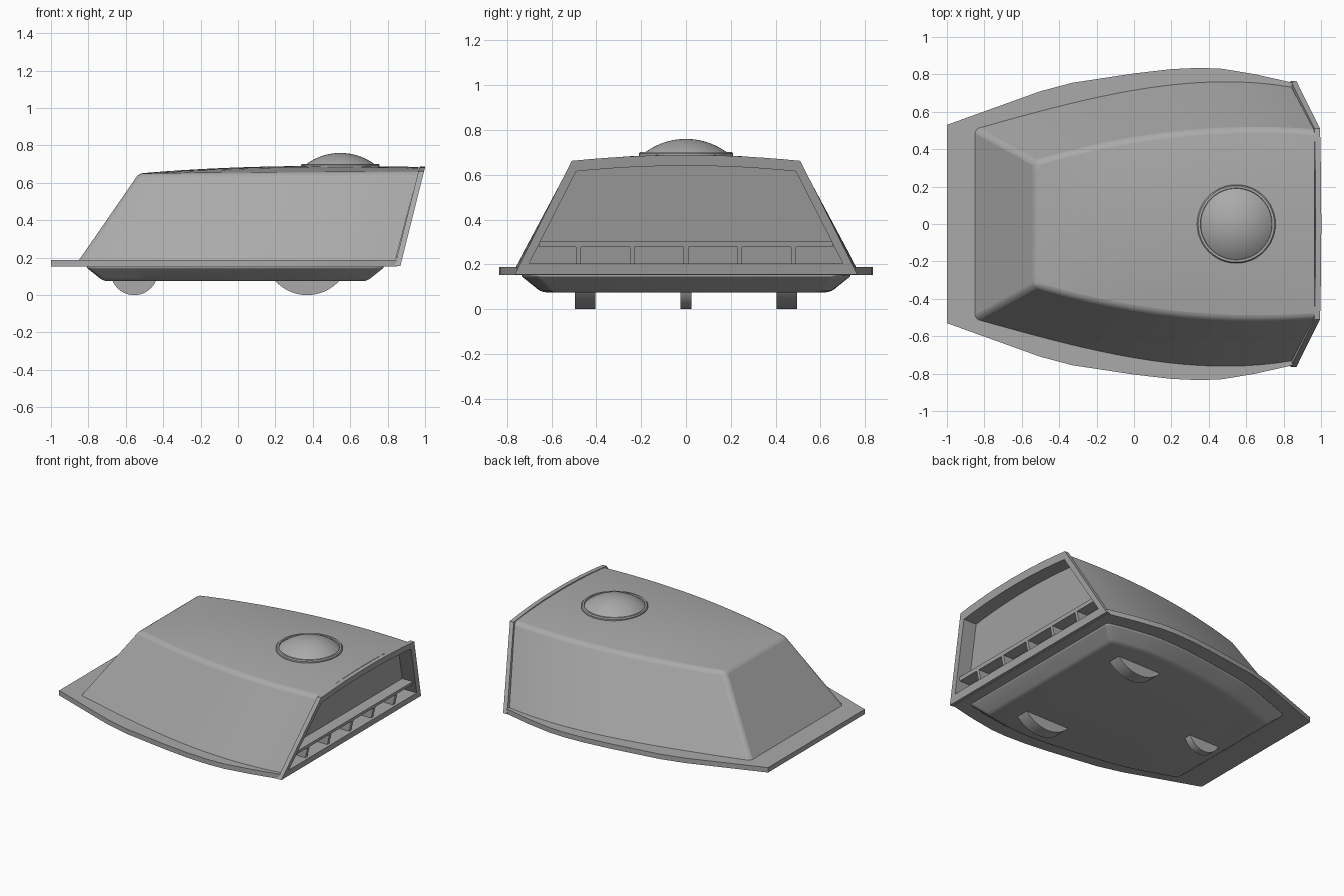
import bpy, bmesh, math

if "Cube" in bpy.data.objects:
    bpy.data.objects.remove(bpy.data.objects["Cube"])

grey = bpy.data.materials.new("hull grey")
grey.use_nodes = True
grey.diffuse_color = (0.4, 0.4, 0.4, 1)
grey.node_tree.nodes["Principled BSDF"].inputs["Base Color"].default_value = (0.4, 0.4, 0.4, 1)


def loft(name, rings, closed=True, caps=(True, True), bevel=0, angle=30):
    """Skin a list of equal-length point rings into one object."""
    bm = bmesh.new()
    rows = [[bm.verts.new(p) for p in ring] for ring in rings]
    n = len(rows[0])
    for a, b in zip(rows, rows[1:]):
        for i in range(n if closed else n - 1):
            j = (i + 1) % n
            bm.faces.new((a[i], a[j], b[j], b[i]))
    for row, cap in zip((rows[0], rows[-1]), caps):
        if cap:
            bm.faces.new(row)
    bmesh.ops.remove_doubles(bm, verts=bm.verts[:], dist=1e-5)
    bmesh.ops.recalc_face_normals(bm, faces=bm.faces[:])
    mesh = bpy.data.meshes.new(name)
    bm.to_mesh(mesh)
    bm.free()
    mesh.materials.append(grey)
    ob = bpy.data.objects.new(name, mesh)
    bpy.context.collection.objects.link(ob)
    if bevel:
        mod = ob.modifiers.new("soft edges", "BEVEL")
        mod.width, mod.segments = bevel, 3
        mod.limit_method, mod.angle_limit = "ANGLE", math.radians(22)
    bpy.ops.object.select_all(action="DESELECT")
    bpy.context.view_layer.objects.active = ob
    ob.select_set(True)
    bpy.ops.object.shade_smooth_by_angle(angle=math.radians(angle))
    return ob


def cubic(v, t):
    """Smooth curve through four evenly spaced values."""
    s = 3 * t
    d1, d2, d3 = v[1] - v[0], v[2] - 2 * v[1] + v[0], v[3] - 3 * v[2] + 3 * v[1] - v[0]
    return v[0] + s * d1 + s * (s - 1) / 2 * d2 + s * (s - 1) * (s - 2) / 6 * d3


# Plan curve shared by the deck and the underbody
PLAN = [(-1, 0.53), (-0.5, 0.71), (-0.33, 0.755), (0, 0.805), (0.2, 0.828),
        (0.35, 0.835), (0.47, 0.83), (0.65, 0.80), (0.85, 0.755)]


def half_width(x):
    for (xa, ya), (xb, yb) in zip(PLAN, PLAN[1:]):
        if x <= xb:
            return ya + (yb - ya) * (x - xa) / (xb - xa)
    return PLAN[-1][1]


def plan_ring(x0, x1, inset, z, n=24):
    xs = [x0 + (x1 - x0) * i / n for i in range(n + 1)]
    return ([(x, half_width(x) - inset, z) for x in xs]
            + [(x, inset - half_width(x), z) for x in reversed(xs)])


deck = [[(x, y, z) for x, y in PLAN] + [(x, -y, z) for x, y in reversed(PLAN)]
        for z in (0.153, 0.187)]
loft("deck_plate", deck, angle=25)
loft("underbody", [plan_ring(-0.82, 0.79, 0.09, 0.155), plan_ring(-0.72, 0.69, 0.19, 0.075)],
     bevel=0.02, angle=40)


# Upper hull: raked sections with straight sides and an arched roof
def hull_section(t, arc=12):
    base_x, base_y = -0.855 + 1.695 * t, cubic((0.51, 0.66, 0.755, 0.735), t)
    top_x, top_y = -0.53 + 1.495 * t, cubic((0.33, 0.45, 0.505, 0.498), t)
    edge, crown = 0.65 + 0.01 * t, cubic((0, 0.028, 0.034, 0.025), t)
    roof = [(top_x, top_y * k, edge + crown * (1 - k * k))
            for k in (1 - 2 * i / arc for i in range(arc + 1))]
    return [(base_x, base_y, 0.18)] + roof + [(base_x, -base_y, 0.18)]


loft("upper_hull", [hull_section(i / 20) for i in range(21)], closed=False,
     caps=(True, False), bevel=0.022, angle=50)


# Rear end: everything is laid out in (y, z) on a raked plane
def raked(points, depth):
    return [(0.868 + (z - 0.155) * 0.25 - depth, y, z) for y, z in points]


def arched_outline(bottom_y, bottom_z, top_y, top_z, crown, arc=12):
    top = [(top_y * k, top_z + crown * (1 - k * k))
           for k in (1 - 2 * i / arc for i in range(arc + 1))]
    return [(bottom_y, bottom_z)] + top + [(-bottom_y, bottom_z)]


outer = arched_outline(0.765, 0.155, 0.51, 0.662, 0.026)
inner = arched_outline(0.70, 0.203, 0.49, 0.615, 0.025)
loft("rear_frame", [raked(inner, 0.1), raked(inner, 0), raked(outer, 0),
                    raked(outer, 0.03), raked(inner, 0.03)], caps=(False, False), angle=25)
loft("rear_panel", [raked(inner, 0.1), raked(inner, 0.105)], angle=25)


def raked_bar(name, y0, y1, z0, z1):
    box = [(y0, z0), (y1, z0), (y1, z1), (y0, z1)]
    loft(name, [raked(box, 0.1), raked(box, 0.02)])


raked_bar("rear_rail", -0.655, 0.655, 0.278, 0.302)
for i in range(-2, 3):
    raked_bar("rear_post", 0.24 * i - 0.011, 0.24 * i + 0.011, 0.2, 0.28)


# Roof hatch: a collar with a shallow dome
def lathe(name, profile, cx, n=48):
    rings = [[(cx + r * math.cos(a), r * math.sin(a), z)
              for a in (2 * math.pi * i / n for i in range(n))] for r, z in profile]
    loft(name, rings, caps=(False, False), angle=35)


lathe("hatch_collar", [(0.21, 0.66), (0.21, 0.695), (0.204, 0.702), (0.192, 0.702),
                       (0.189, 0.69)], 0.547)
dome_r, dome_h = 0.19, 0.066
ball = (dome_r ** 2 + dome_h ** 2) / (2 * dome_h)
sweep = math.asin(dome_r / ball)
lathe("hatch_dome", [(ball * math.sin(sweep * k / 10), 0.76 - ball + ball * math.cos(sweep * k / 10))
                     for k in range(10, -1, -1)], 0.547)


# Wheels: only the lower segments show under the body
def wheel(name, x, y, radius, width, n=32):
    sweep = math.acos((radius - 0.09) / radius)
    angles = [sweep * (2 * i / n - 1) for i in range(n + 1)]
    loft(name, [[(x + radius * math.sin(a), y + side * width / 2, radius - radius * math.cos(a))
                 for a in angles] for side in (-1, 1)])


wheel("front_wheel", -0.555, 0, 0.126, 0.05)
wheel("left_rear_wheel", 0.37, 0.45, 0.23, 0.09)
wheel("right_rear_wheel", 0.37, -0.45, 0.23, 0.09)
